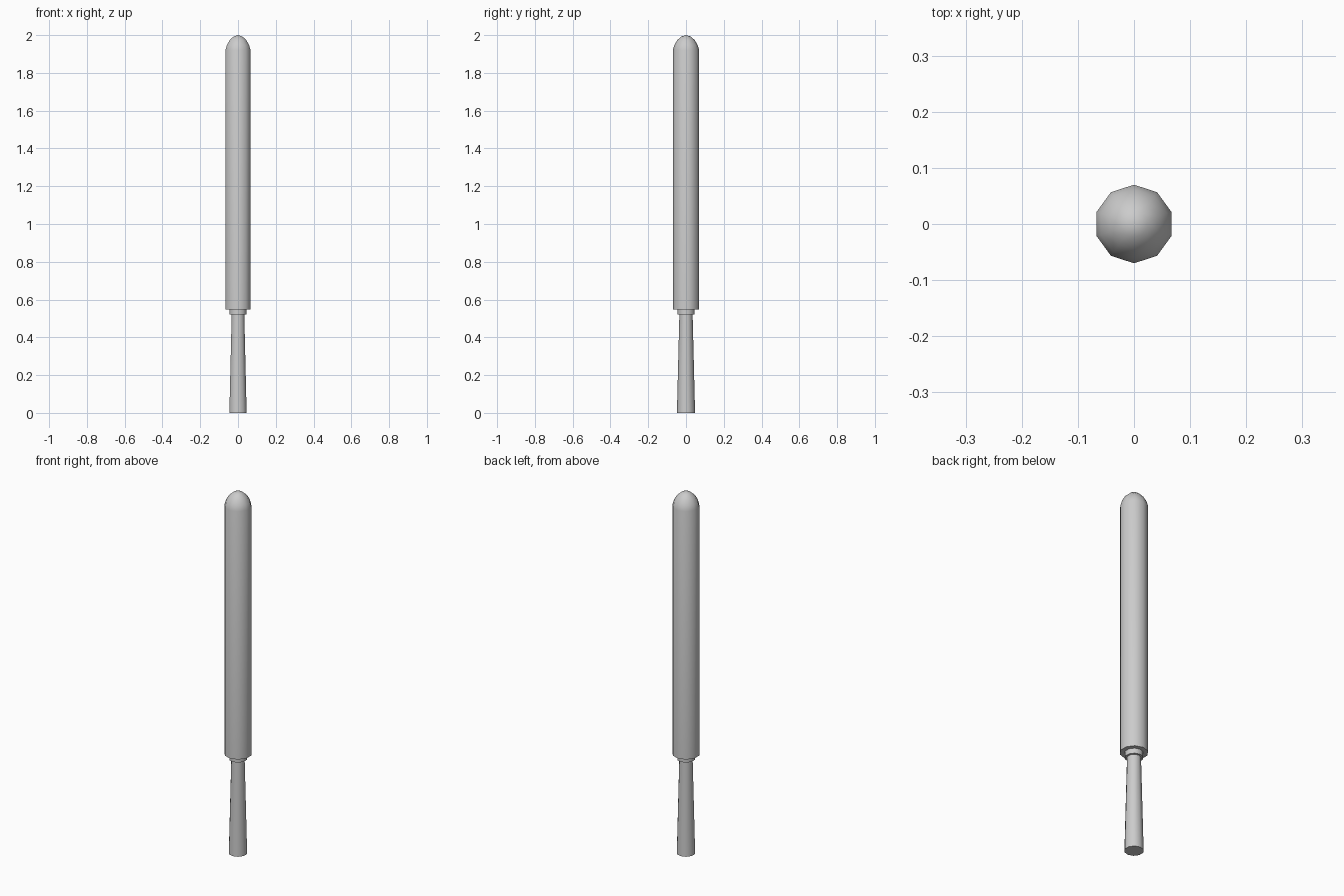
import bpy, bmesh
from math import sin, cos, pi

if "Cube" in bpy.data.objects:
    bpy.data.objects.remove(bpy.data.objects["Cube"])

SIDES = 10


def lathe(name, profile):
    """Revolve (radius, z) points, listed bottom to top, into a ten-sided solid."""
    bm = bmesh.new()
    rings = []
    for r, z in profile:
        n = SIDES if r > 0 else 1
        rings.append([bm.verts.new((r * cos(pi / 2 + 2 * pi * i / SIDES),
                                    r * sin(pi / 2 + 2 * pi * i / SIDES), z))
                      for i in range(n)])
    for a, b in zip(rings, rings[1:]):
        for i in range(SIDES):
            j = (i + 1) % SIDES
            if len(b) == 1:
                bm.faces.new((a[i], a[j], b[0]))
            else:
                bm.faces.new((a[i], a[j], b[j], b[i]))
    bm.faces.new(rings[0][::-1])
    if len(rings[-1]) > 1:
        bm.faces.new(rings[-1])
    mesh = bpy.data.meshes.new(name)
    bm.to_mesh(mesh)
    bm.free()
    obj = bpy.data.objects.new(name, mesh)
    bpy.context.collection.objects.link(obj)
    bpy.ops.object.select_all(action='DESELECT')
    obj.select_set(True)
    bpy.context.view_layer.objects.active = obj
    bpy.ops.object.shade_smooth_by_angle(angle=pi / 4)
    return obj


# Tapered handle, wider at the foot
lathe("handle", [(0.048, 0), (0.035, 0.52)])

# Thin collar between handle and body
lathe("collar", [(0.046, 0.52), (0.046, 0.548)])

# Long body with a rounded tip
lathe("body", [(0.07, 0.548), (0.07, 1.92), (0.062, 1.947),
               (0.046, 1.974), (0.024, 1.993), (0, 2.0)])
